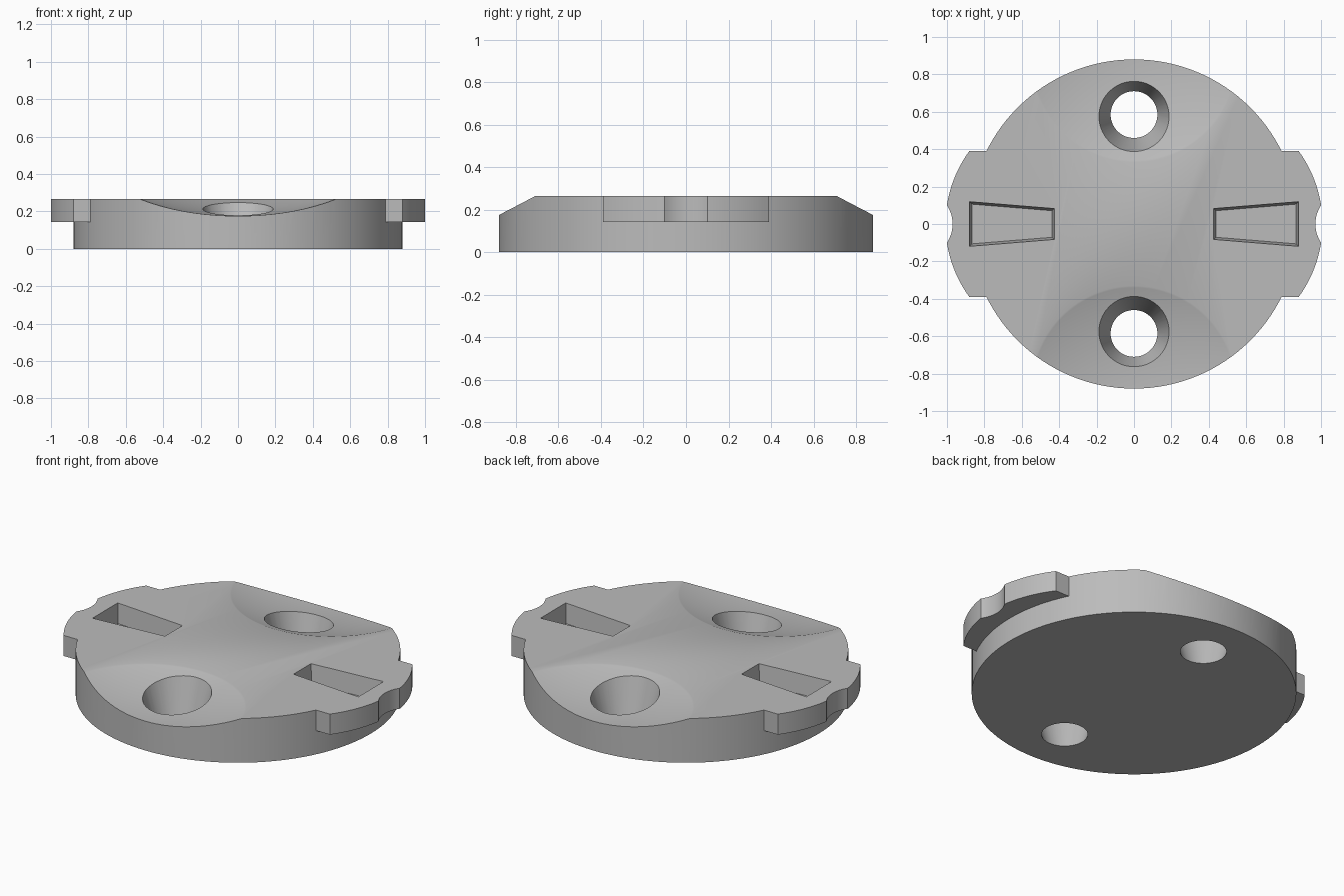
import bpy, bmesh
from math import sin, cos, pi, sqrt, atan2

if "Cube" in bpy.data.objects:
    bpy.data.objects.remove(bpy.data.objects["Cube"], do_unlink=True)

grey = bpy.data.materials.new("plain grey")
grey.use_nodes = True
colour = (0.5, 0.5, 0.5, 1)
grey.diffuse_color = colour
grey.node_tree.nodes["Principled BSDF"].inputs["Base Color"].default_value = colour

TOP, RADIUS, LUG_Z, HOLE_Y = 0.265, 0.88, 0.142, 0.585


def loft(name, rings):
    """Closed solid through a stack of equal-length rings of points."""
    bm = bmesh.new()
    loops = [[bm.verts.new(p) for p in ring] for ring in rings]
    n = len(loops[0])
    for a, b in zip(loops, loops[1:]):
        for i in range(n):
            j = (i + 1) % n
            bm.faces.new((a[i], a[j], b[j], b[i]))
    bm.faces.new(loops[0][::-1])
    bm.faces.new(loops[-1])
    bmesh.ops.recalc_face_normals(bm, faces=bm.faces)
    mesh = bpy.data.meshes.new(name)
    bm.to_mesh(mesh)
    bm.free()
    mesh.materials.append(grey)
    ob = bpy.data.objects.new(name, mesh)
    bpy.context.collection.objects.link(ob)
    return ob


def lathe(name, profile, y=0, n=128):
    return loft(name, [[(r * cos(2 * pi * i / n), y + r * sin(2 * pi * i / n), z)
                        for i in range(n)] for r, z in profile])


def prism(name, bottom, z0, top, z1):
    return loft(name, [[(x, y, z0) for x, y in bottom], [(x, y, z1) for x, y in top]])


def combine(target, tool, operation):
    mod = target.modifiers.new(tool.name, "BOOLEAN")
    mod.object, mod.operation, mod.solver = tool, operation, "EXACT"
    bpy.context.view_layer.objects.active = target
    bpy.ops.object.modifier_apply(modifier=mod.name)
    bpy.data.objects.remove(tool, do_unlink=True)


# Round body
plate = lathe("round_plate", [(RADIUS, 0), (RADIUS, TOP)])

# Lug outline: curved rim with a round notch in its middle
half = []
for i in range(13):
    y = 0.39 + (0.1 - 0.39) * i / 12
    half.append((0.348 + sqrt(0.66 ** 2 - y * y), y))
notch_r, notch_x = 0.18, 1.15
a = atan2(0.1, sqrt(notch_r ** 2 - 0.01))
notch = [(notch_x - notch_r * cos(a * t / 6), notch_r * sin(a * t / 6)) for t in range(5, -6, -1)]
lug = [(0.6, 0.39)] + half + notch + [(x, -y) for x, y in half[::-1]] + [(0.6, -0.39)]

# Tapered pocket outline with slightly drafted walls
pocket_top = [(0.425, -0.083), (0.88, -0.12), (0.88, 0.12), (0.425, 0.083)]
pocket_floor = [(0.438, -0.071), (0.867, -0.106), (0.867, 0.106), (0.438, 0.071)]

# Shallow spherical scoop profile
ball = 1.725
scoop = [(r, 0.175 + ball - sqrt(ball ** 2 - r * r)) for r in [0.01] + [0.06 * k for k in range(1, 12)]]

for side in (1, -1):
    def mirror(points):
        return [(side * x, y) for x, y in points]

    combine(plate, prism("lug", mirror(lug), LUG_Z, mirror(lug), TOP), "UNION")
    combine(plate, prism("pocket", mirror(pocket_floor), 0.15, mirror(pocket_top), TOP + 0.005),
            "DIFFERENCE")

for end in (1, -1):
    combine(plate, lathe("scoop", scoop, end * RADIUS), "DIFFERENCE")
    cone = [(0.125 + 0.295 * z, z) for z in (-0.05, 0.35)]
    combine(plate, lathe("screw_hole", cone, end * HOLE_Y, 64), "DIFFERENCE")

# Smooth curved walls, crisp edges
bpy.ops.object.select_all(action="DESELECT")
plate.select_set(True)
bpy.context.view_layer.objects.active = plate
bpy.ops.object.shade_smooth_by_angle(angle=pi / 6)
